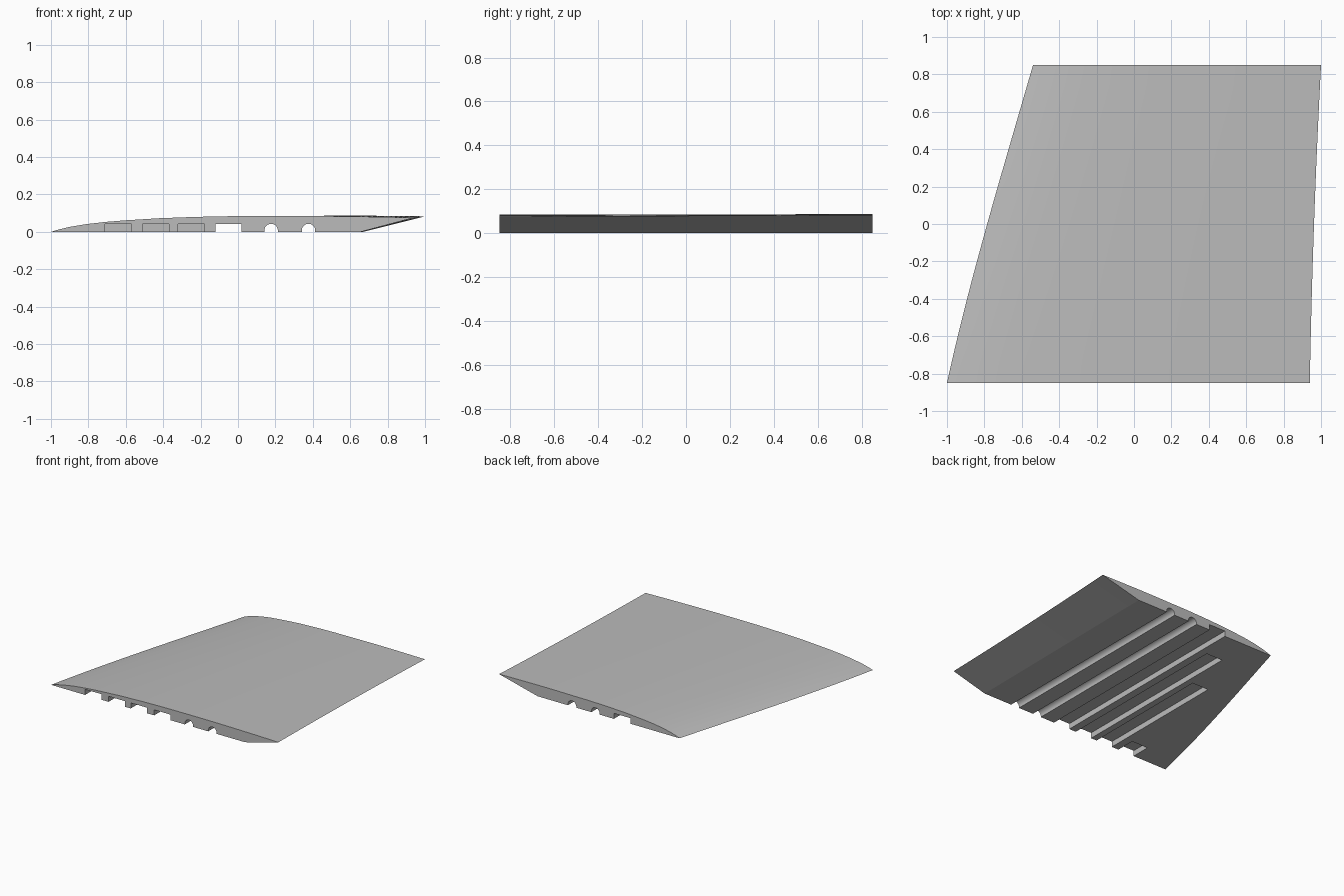
import bpy, bmesh, math

cube = bpy.data.objects.get("Cube")
if cube:
    bpy.data.objects.remove(cube, do_unlink=True)

HALF_SPAN = 0.85
STATIONS = 16

grey = bpy.data.materials.new("plain grey")
grey.use_nodes = True
grey.diffuse_color = (0.5, 0.5, 0.5, 1)
grey.node_tree.nodes["Principled BSDF"].inputs["Base Color"].default_value = (0.5, 0.5, 0.5, 1)

# Upper surface: chord fraction and height
UPPER = [(0, 0), (.02, .012), (.05, .026), (.1, .042), (.15, .053), (.2, .061), (.3, .073),
         (.4, .080), (.5, .084), (.6, .085), (.7, .085), (.8, .083), (.9, .080), (1, .076)]


def section(y):
    """Closed wing outline at one station along the span."""
    t = (y + HALF_SPAN) / (2 * HALF_SPAN)
    lead = -1 + 0.37 * t + 0.15 * t * t - 0.06 * t ** 3
    trail = 0.94 + 0.03 * t + 0.03 * t * t
    pts = [(lead + f * (trail - lead), y, z + 0.007 * t * max(0, f - .6) / .4 * (f > .6))
           for f, z in UPPER]
    return pts + [(0.655 + 0.015 * t, y, 0)]


def loft(bm, rings):
    """Skin a row of closed outlines and cap both ends."""
    rows = [[bm.verts.new(p) for p in ring] for ring in rings]
    n = len(rows[0])
    for a, b in zip(rows, rows[1:]):
        for i in range(n):
            j = (i + 1) % n
            bm.faces.new((a[i], a[j], b[j], b[i]))
    bm.faces.new(rows[0])
    bm.faces.new(rows[-1])


def make_object(name, bm):
    bmesh.ops.recalc_face_normals(bm, faces=bm.faces)
    mesh = bpy.data.meshes.new(name)
    bm.to_mesh(mesh)
    bm.free()
    mesh.materials.append(grey)
    obj = bpy.data.objects.new(name, mesh)
    bpy.context.collection.objects.link(obj)
    return obj


# Wing panel
bm = bmesh.new()
loft(bm, [section(-HALF_SPAN + 2 * HALF_SPAN * i / STATIONS) for i in range(STATIONS + 1)])
wing = make_object("wing_panel", bm)

# Channels cut in the underside, open at the front
FRONT, THROUGH, BELOW, DEPTH = -0.95, 0.95, -0.05, 0.043
bm = bmesh.new()
for x, end in [(-.64, -.70), (-.44, .20), (-.25, .58), (-.05, THROUGH)]:
    outline = [(x - .07, BELOW), (x + .07, BELOW), (x + .07, DEPTH), (x - .07, DEPTH)]
    loft(bm, [[(px, y, pz) for px, pz in outline] for y in (FRONT, end)])

# Round-topped spar channels
R = 0.036
for x in (.177, .377):
    arch = [(x + R * math.cos(a), DEPTH - R + R * math.sin(a))
            for a in (math.pi * i / 24 for i in range(25))]
    outline = arch + [(x - R, BELOW), (x + R, BELOW)]
    loft(bm, [[(px, y, pz) for px, pz in outline] for y in (FRONT, THROUGH)])
cutter = make_object("channel_cutter", bm)
cutter.hide_render = True

# Cut the channels, then drop the helper
mod = wing.modifiers.new("channels", 'BOOLEAN')
mod.operation = 'DIFFERENCE'
mod.solver = 'EXACT'
mod.object = cutter
bpy.ops.object.select_all(action='DESELECT')
wing.select_set(True)
bpy.context.view_layer.objects.active = wing
bpy.ops.object.modifier_apply(modifier=mod.name)
bpy.data.objects.remove(cutter, do_unlink=True)
bpy.ops.object.shade_smooth_by_angle(angle=math.radians(12))
